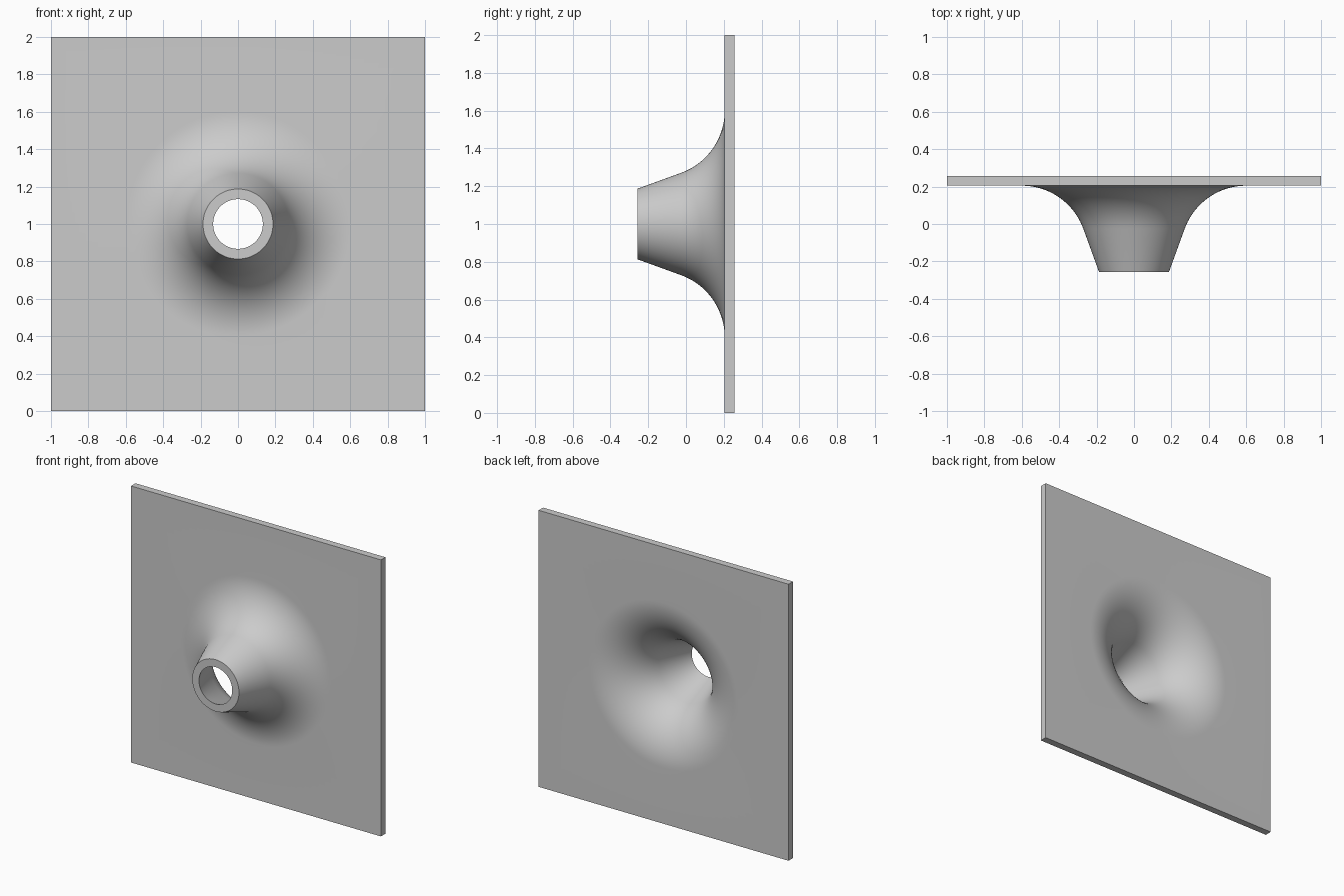
import bpy, bmesh
from math import sin, cos, pi, radians, tan

cube = bpy.data.objects.get("Cube")
if cube:
    bpy.data.objects.remove(cube)

SEGMENTS = 96
ARC_STEPS = 20
FRONT, BACK = -0.256, 0.256
THICK = 0.051
TAPER = radians(20)
FLARE_R, FLARE = 0.6, 0.35      # where the flare meets the plate, and its radius
CENTRE_Y = BACK - THICK - FLARE


def half_profile(radius):
    """Spout rim, straight taper, then a flare tangent to the plate."""
    arc = []
    for i in range(ARC_STEPS + 1):
        a = pi - TAPER - (pi / 2 - TAPER) * i / ARC_STEPS
        arc.append((FLARE_R + radius * cos(a), CENTRE_Y + radius * sin(a)))
    r, y = arc[0]
    return [(r - (y - FRONT) * tan(TAPER), FRONT)] + arc


def ring(bm, r, y, square=False):
    verts = []
    for i in range(SEGMENTS):
        a = 2 * pi * i / SEGMENTS
        c, s = cos(a), sin(a)
        k = r / max(abs(c), abs(s)) if square else r
        verts.append(bm.verts.new((k * c, y, 1 + k * s)))
    return verts


# Closed loop of rings: front skin outward, square edge, back skin inward
bm = bmesh.new()
rings = [ring(bm, r, y) for r, y in half_profile(FLARE)]
rings += [ring(bm, 1, y, True) for y in (BACK - THICK, BACK)]
rings += [ring(bm, r, y) for r, y in reversed(half_profile(FLARE + THICK))]
for a, b in zip(rings, rings[1:] + rings[:1]):
    for i in range(SEGMENTS):
        j = (i + 1) % SEGMENTS
        bm.faces.new((a[i], a[j], b[j], b[i]))
bmesh.ops.recalc_face_normals(bm, faces=bm.faces)

mesh = bpy.data.meshes.new("flared_plate")
bm.to_mesh(mesh)
bm.free()
plate = bpy.data.objects.new("flared_plate", mesh)
bpy.context.collection.objects.link(plate)

# Plain grey finish
grey = bpy.data.materials.new("light_grey")
grey.use_nodes = True
colour = (0.6, 0.6, 0.6, 1)
grey.diffuse_color = colour
grey.node_tree.nodes["Principled BSDF"].inputs["Base Color"].default_value = colour
mesh.materials.append(grey)

# Smooth flare, crisp rim and plate edges
bpy.ops.object.select_all(action='DESELECT')
plate.select_set(True)
bpy.context.view_layer.objects.active = plate
bpy.ops.object.shade_smooth_by_angle(angle=radians(30))
